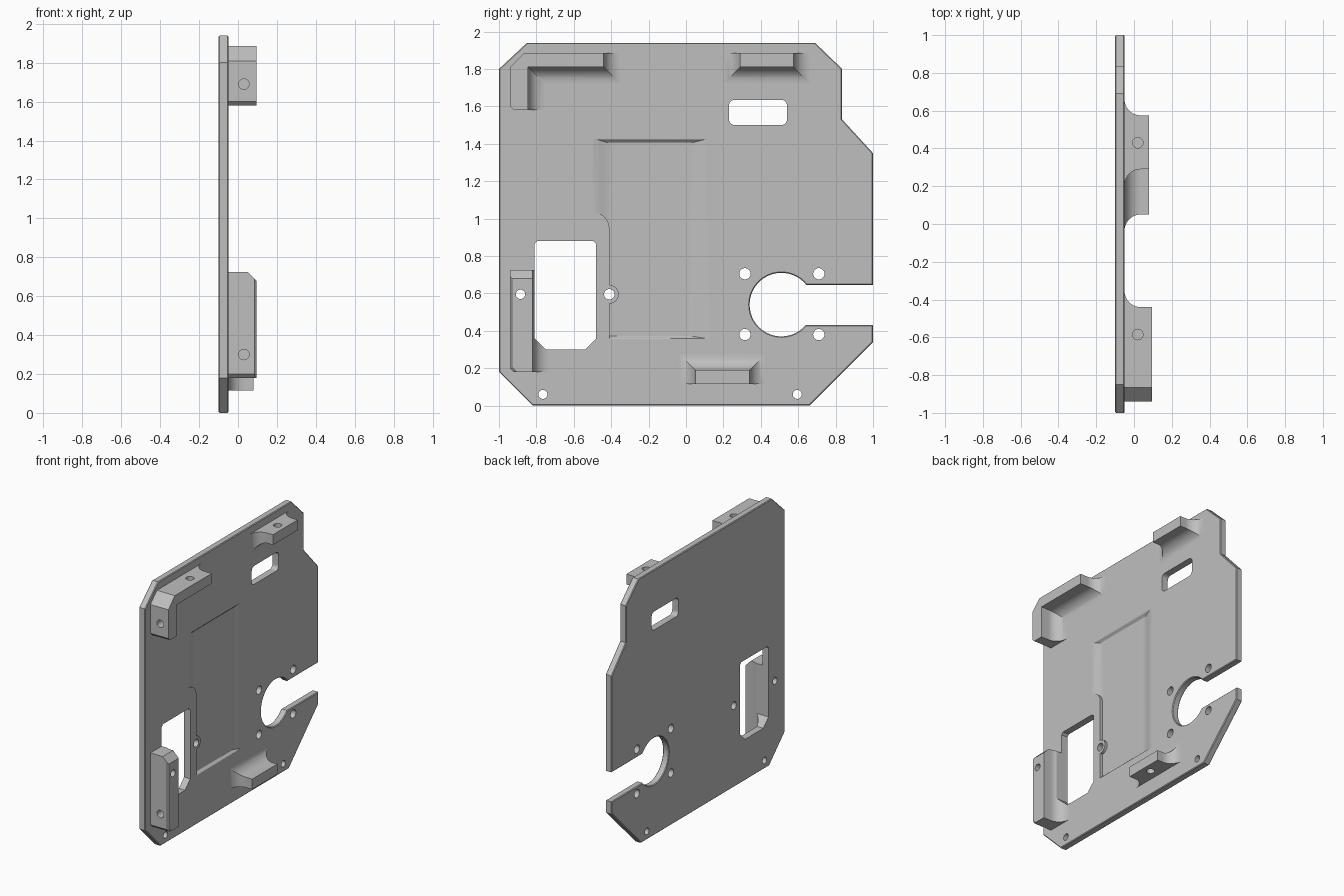
import bpy, bmesh
from math import sin, cos, pi, radians
from mathutils import Vector, Matrix

cube = bpy.data.objects.get("Cube")
if cube:
    bpy.data.objects.remove(cube, do_unlink=True)

grey = bpy.data.materials.new("light_grey")
grey.use_nodes = True
COLOUR = (0.52, 0.52, 0.52, 1)
grey.diffuse_color = COLOUR
grey.node_tree.nodes["Principled BSDF"].inputs["Base Color"].default_value = COLOUR

BACK, FACE = -0.10, -0.05   # plate thickness along x


def to_object(name, bm):
    bmesh.ops.recalc_face_normals(bm, faces=bm.faces)
    mesh = bpy.data.meshes.new(name)
    bm.to_mesh(mesh)
    bm.free()
    mesh.materials.append(grey)
    ob = bpy.data.objects.new(name, mesh)
    bpy.context.collection.objects.link(ob)
    return ob


def offset(pts, amounts):
    """Move every edge of a counter-clockwise (y, z) outline outwards by its own amount."""
    pts = [Vector(p) for p in pts]
    n = len(pts)
    normals = []
    for i in range(n):
        d = (pts[(i + 1) % n] - pts[i]).normalized()
        normals.append(Vector((d.y, -d.x)))
    out = []
    for i in range(n):
        a, b, p, q = normals[i - 1], normals[i], amounts[i - 1], amounts[i]
        det = a.x * b.y - a.y * b.x
        out.append(pts[i] + Vector(((p * b.y - q * a.y) / det, (q * a.x - p * b.x) / det)))
    return out


def loft(name, sections):
    """Skin a stack of (x, outline) sections."""
    bm = bmesh.new()
    rings = [[bm.verts.new((x, p[0], p[1])) for p in pts] for x, pts in sections]
    n = len(rings[0])
    for a, b in zip(rings, rings[1:]):
        for i in range(n):
            j = (i + 1) % n
            bm.faces.new((a[i], a[j], b[j], b[i]))
    bm.faces.new(rings[0][::-1])
    bm.faces.new(rings[-1])
    return to_object(name, bm)


def arc(cy, cz, r, start, end, steps):
    angles = [radians(start + (end - start) * i / steps) for i in range(steps + 1)]
    return [(cy + r * cos(t), cz + r * sin(t)) for t in angles]


def rounded_box(y0, y1, z0, z1, r):
    corners = [(y1 - r, z0 + r, -90), (y1 - r, z1 - r, 0), (y0 + r, z1 - r, 90), (y0 + r, z0 + r, 180)]
    return [p for cy, cz, s in corners for p in arc(cy, cz, r, s, s + 90, 6)]


def drill(centre, radius, axis, length):
    bm = bmesh.new()
    turn = {"X": Matrix.Rotation(pi / 2, 4, "Y"), "Y": Matrix.Rotation(pi / 2, 4, "X"), "Z": Matrix()}[axis]
    bmesh.ops.create_cone(bm, cap_ends=True, segments=32, radius1=radius, radius2=radius,
                          depth=length, matrix=Matrix.Translation(centre) @ turn)
    return to_object("hole_cutter", bm)


def apply(ob, mod):
    bpy.context.view_layer.objects.active = ob
    bpy.ops.object.modifier_apply(modifier=mod.name)


def cut(ob, cutters):
    for c in cutters:
        mod = ob.modifiers.new("cut", "BOOLEAN")
        mod.operation, mod.solver, mod.object = "DIFFERENCE", "EXACT", c
        apply(ob, mod)


def bracket(name, pts, flared, top, extra=None, r=0.085):
    """Block on the plate, with a concave flare at the foot of the chosen edges."""
    def amounts(v):
        return [v if i in flared else 0 for i in range(len(pts))]
    sections = [(FACE - 0.01, offset(pts, amounts(r)))]
    for i in range(11):
        t = pi / 2 * i / 10
        sections.append((FACE + r * (1 - cos(t)), offset(pts, amounts(r * (1 - sin(t))))))
    if extra:
        sections += [(x, offset(pts, a)) for x, a in extra]
    else:
        sections.append((top, pts))
    return loft(name, sections)


# Plate with open round slot and slightly eased rim
outline = [(-1, 0.18), (-0.82, 0), (0.66, 0), (1, 0.34), (1, 0.43)]
outline += arc(0.51, 0.54, 0.17, -40, -322, 36)
outline += [(1, 0.645), (1, 1.35), (0.835, 1.53), (0.835, 1.80), (0.69, 1.94), (-0.85, 1.94), (-1, 1.80)]
eased = offset(outline, [-0.005] * len(outline))
plate = loft("plate", [(BACK, eased), (BACK + 0.005, outline), (FACE - 0.005, outline), (FACE, eased)])

# Shallow pocket with soft sides, leaving a step and a round boss on one side
floor = [(-0.40, 0.375), (0.01, 0.375), (0.01, 1.40), (-0.40, 1.40)]
widths = [0.02, 0.12, 0.03, 0.10]
sections = []
for i in range(9):
    s = i / 8
    sections.append((FACE - 0.02 * (1 + cos(pi * s)) / 2, offset(floor, [w * s for w in widths])))
sections.append((FACE + 0.02, sections[-1][1]))
pocket = loft("pocket_cutter", sections)
step = loft("step_cutter", [(x, [(-0.7, 0.2), (-0.41, 0.2)] + arc(-0.49, 0.95, 0.08, 0, 90, 10) + [(-0.7, 1.03)])
                            for x in (-0.2, 0.2)])
boss = drill((0, -0.41, 0.595), 0.05, "X", 0.4)
cut(pocket, [step, boss])

# Windows and through holes
big_window = loft("window_cutter", [(x, [(-0.75, 0.30), (-0.54, 0.30), (-0.48, 0.36), (-0.48, 0.865), (-0.495, 0.88),
                                        (-0.795, 0.88), (-0.81, 0.865), (-0.81, 0.36)]) for x in (-0.3, 0.3)])
small_window = loft("window_cutter", [(x, rounded_box(0.23, 0.54, 1.50, 1.635, 0.03)) for x in (-0.3, 0.3)])
motor_holes = [drill((0, y, z), 0.03, "X", 0.6) for y in (0.315, 0.71) for z in (0.38, 0.705)]
rim_holes = [drill((0, y, 0.06), 0.024, "X", 0.6) for y in (-0.765, 0.595)]
boss_hole = drill((0, -0.41, 0.595), 0.028, "X", 0.6)
side_hole = drill((0, -0.885, 0.595), 0.025, "X", 0.6)
cut(plate, [pocket, big_window, small_window, boss_hole, side_hole] + motor_holes + rim_holes)

# Brackets
corner = bracket("corner_bracket", [(-0.94, 1.60), (-0.92, 1.58), (-0.845, 1.58), (-0.845, 1.81), (-0.44, 1.81),
                                    (-0.44, 1.885), (-0.865, 1.885), (-0.94, 1.81)], {2, 3, 4}, 0.095)
upper = bracket("upper_bracket", [(0.29, 1.81), (0.575, 1.81), (0.575, 1.885), (0.29, 1.885)], {0, 1, 3}, 0.08)
lower = bracket("lower_bracket", [(0.05, 0.115), (0.34, 0.115), (0.34, 0.19), (0.05, 0.19)], {1, 2, 3}, 0.08)
side = bracket("side_bracket", [(-0.94, 0.20), (-0.92, 0.18), (-0.82, 0.18), (-0.82, 0.725), (-0.94, 0.725)], {2}, 0.095,
               extra=[(0.05, [0] * 5), (0.085, [0, 0, 0, -0.035, 0]), (0.095, [-0.01, 0, 0, -0.045, -0.01])])

# Screw holes in the brackets
screw = [drill((0.03, -0.94, z), 0.027, "Y", 0.14) for z in (0.30, 1.69)]
top_screw = [drill((0.02, y, 1.885), 0.028, "Z", 0.12) for y in (-0.585, 0.43)]
low_screw = drill((0.02, 0.195, 0.115), 0.028, "Z", 0.12)
cut(side, [big_window, side_hole, screw[0]])
cut(corner, [screw[1], top_screw[0]])
cut(upper, [top_screw[1]])
cut(lower, [low_screw])

# Remove helpers and finish the shading
for ob in list(bpy.data.objects):
    if "cutter" in ob.name:
        bpy.data.objects.remove(ob, do_unlink=True)
for ob in (plate, corner, upper, lower, side):
    bpy.ops.object.select_all(action="DESELECT")
    ob.select_set(True)
    bpy.context.view_layer.objects.active = ob
    bpy.ops.object.shade_smooth_by_angle(angle=radians(28))
    mod = ob.modifiers.new("flat_face_normals", "WEIGHTED_NORMAL")
    mod.keep_sharp = True
